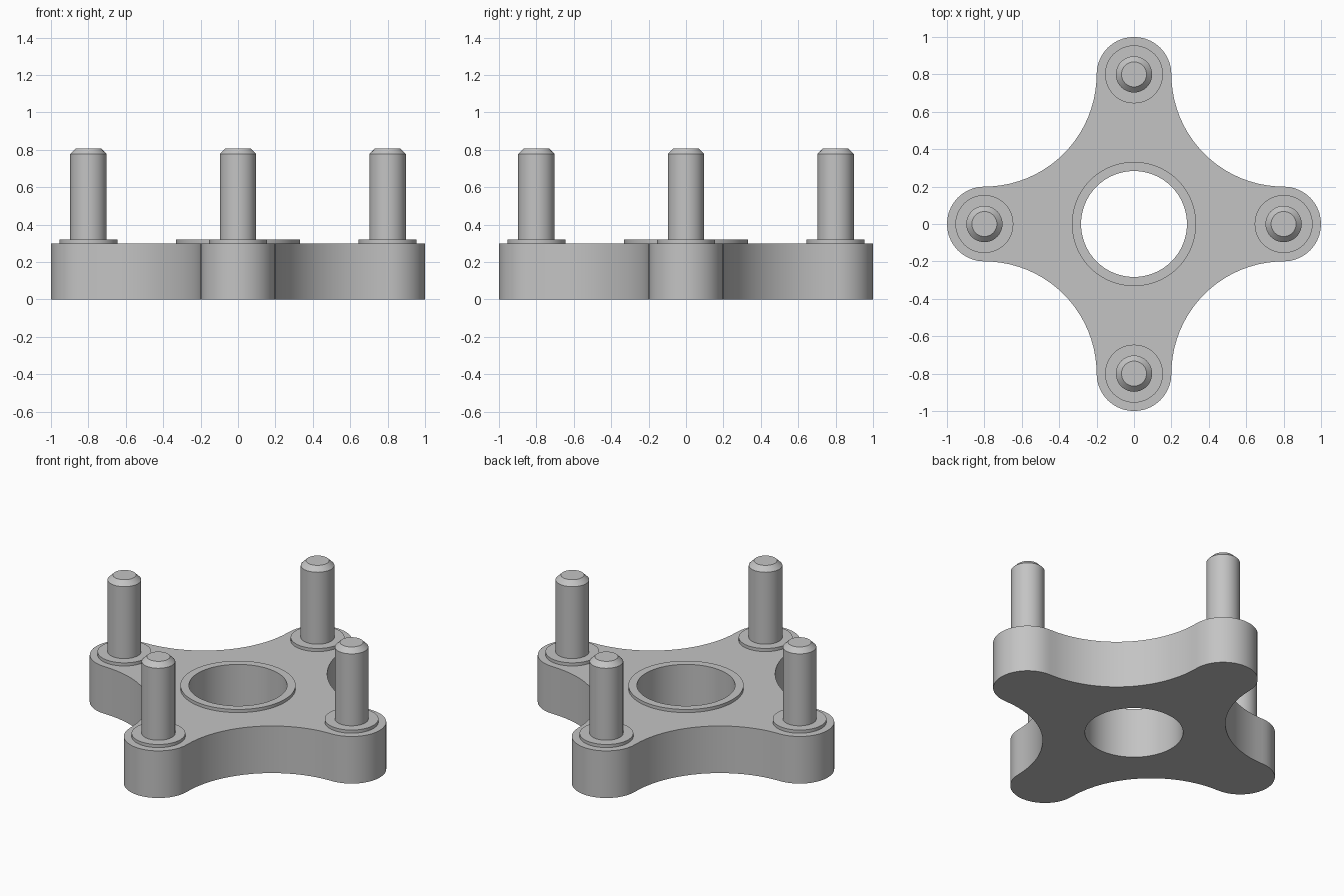
import bpy
import bmesh
from math import sin, cos, pi, radians
from mathutils import Matrix, Vector

if "Cube" in bpy.data.objects:
    bpy.data.objects.remove(bpy.data.objects["Cube"], do_unlink=True)

grey = bpy.data.materials.new("plain grey")
grey.use_nodes = True
colour = (0.55, 0.55, 0.55, 1)
grey.diffuse_color = colour
grey.node_tree.nodes["Principled BSDF"].inputs["Base Color"].default_value = colour

HEIGHT = 0.3       # plate thickness
ARM = 0.8          # distance of each arm end centre
TIP = 0.2          # radius of each arm end
HOLE = 0.283       # radius of the central bore
RIM = 0.32         # top of the raised rims
STEPS = 20         # segments per outline arc


def finish(name, bm, location=(0, 0, 0)):
    bmesh.ops.remove_doubles(bm, verts=bm.verts, dist=1e-5)
    bmesh.ops.recalc_face_normals(bm, faces=bm.faces)
    mesh = bpy.data.meshes.new(name)
    bm.to_mesh(mesh)
    bm.free()
    mesh.materials.append(grey)
    obj = bpy.data.objects.new(name, mesh)
    obj.location = location
    bpy.context.collection.objects.link(obj)
    bpy.ops.object.select_all(action="DESELECT")
    obj.select_set(True)
    bpy.context.view_layer.objects.active = obj
    bpy.ops.object.shade_smooth_by_angle(angle=radians(30))
    return obj


def lathe(name, profile, location=(0, 0, 0), closed=False, steps=48):
    bm = bmesh.new()
    verts = [bm.verts.new((r, 0, z)) for r, z in profile]
    pairs = list(zip(verts, verts[1:]))
    if closed:
        pairs.append((verts[-1], verts[0]))
    edges = [bm.edges.new(p) for p in pairs]
    bmesh.ops.spin(bm, geom=verts + edges, cent=(0, 0, 0), axis=(0, 0, 1),
                   angle=2 * pi, steps=steps, use_merge=False)
    return finish(name, bm, location)


# Plate outline: rounded arm ends joined by tangent concave arcs
outline = []
for quarter in range(4):
    turn = Matrix.Rotation(quarter * pi / 2, 3, "Z")
    for i in range(STEPS):
        a = -pi / 2 + pi * i / STEPS
        outline.append(turn @ Vector((ARM + TIP * cos(a), TIP * sin(a), 0)))
    for i in range(STEPS):
        a = -pi / 2 - pi / 2 * i / STEPS
        r = ARM - TIP
        outline.append(turn @ Vector((ARM + r * cos(a), ARM + r * sin(a), 0)))

# Plate with its central bore
bm = bmesh.new()
count = len(outline)
outer = [bm.verts.new(p) for p in outline]
inner = []
for i in range(count):
    a = 2 * pi * i / count - pi / 4 + pi / 8
    inner.append(bm.verts.new((HOLE * cos(a), HOLE * sin(a), 0)))
for i in range(count):
    j = (i + 1) % count
    bm.faces.new((outer[i], outer[j], inner[j], inner[i]))
top = bmesh.ops.extrude_face_region(bm, geom=bm.faces[:], use_keep_orig=True)
bmesh.ops.translate(bm, vec=(0, 0, HEIGHT),
                    verts=[g for g in top["geom"] if isinstance(g, bmesh.types.BMVert)])
finish("cross_plate", bm)

# Raised rim around the bore
lathe("bore_rim", [(HOLE, HEIGHT), (HOLE, RIM), (0.332, RIM), (0.332, HEIGHT)],
      closed=True, steps=count)

# A collar and a chamfered pin on every arm
for side, x, y in (("left", 1, 0), ("back", 0, 1), ("right", -1, 0), ("front", 0, -1)):
    spot = (ARM * x, ARM * y, 0)
    lathe(side + "_collar", [(0, HEIGHT), (0.155, HEIGHT), (0.155, RIM), (0, RIM)], spot)
    lathe(side + "_pin", [(0, HEIGHT), (0.097, HEIGHT), (0.097, 0.778),
                          (0.067, 0.808), (0, 0.808)], spot)
